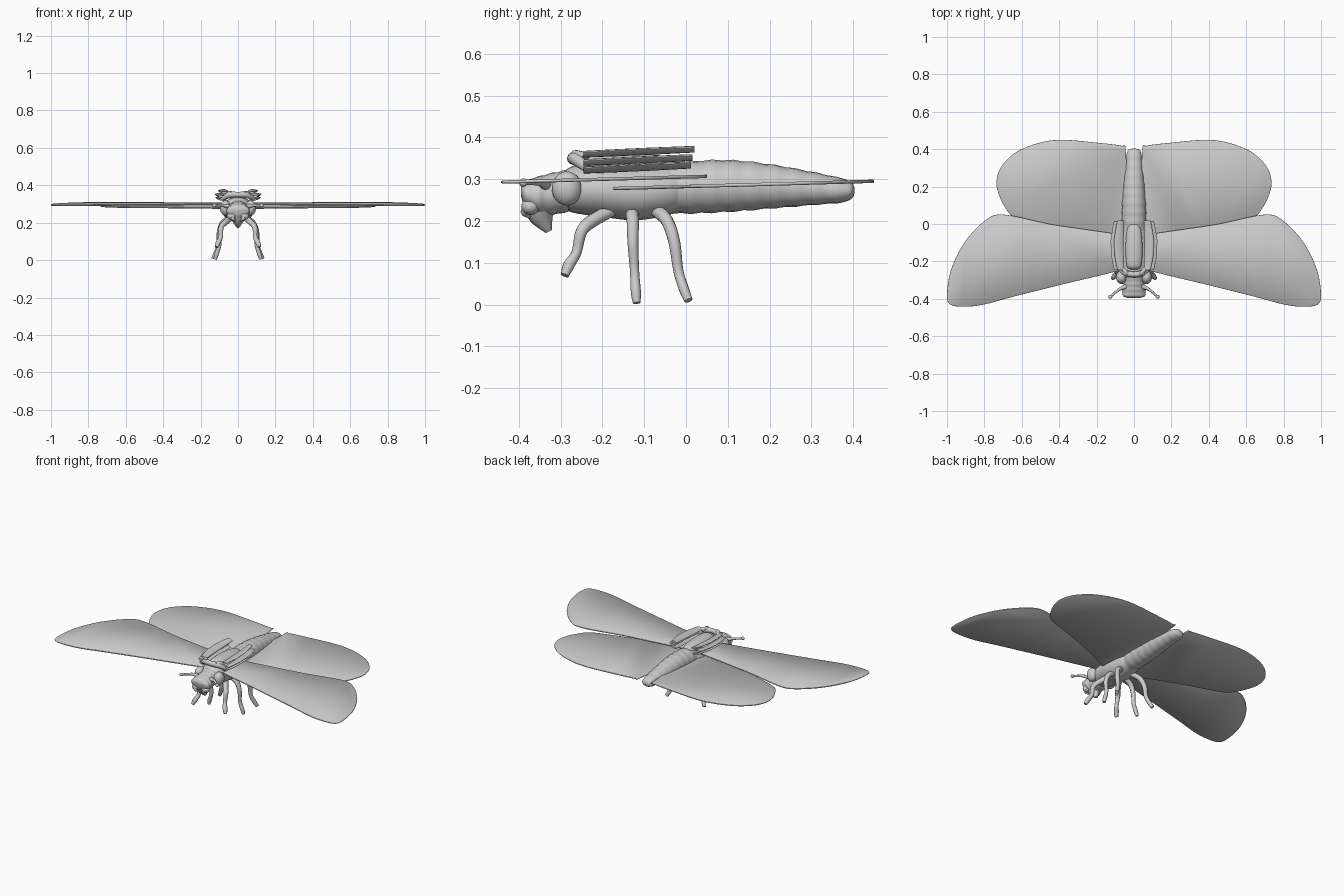
import bpy, bmesh, math
from mathutils import Vector

if "Cube" in bpy.data.objects:
    bpy.data.objects.remove(bpy.data.objects["Cube"], do_unlink=True)

grey = bpy.data.materials.new("plain_grey")
grey.use_nodes = True
COLOR = (0.6, 0.6, 0.6, 1)
grey.diffuse_color = COLOR
grey.node_tree.nodes["Principled BSDF"].inputs["Base Color"].default_value = COLOR


def finish(name, bm, angle=40):
    bmesh.ops.recalc_face_normals(bm, faces=bm.faces)
    mesh = bpy.data.meshes.new(name)
    bm.to_mesh(mesh)
    bm.free()
    obj = bpy.data.objects.new(name, mesh)
    bpy.context.collection.objects.link(obj)
    mesh.materials.append(grey)
    bpy.ops.object.select_all(action='DESELECT')
    obj.select_set(True)
    bpy.context.view_layer.objects.active = obj
    bpy.ops.object.shade_smooth_by_angle(angle=math.radians(angle))
    return obj


def skin(bm, rings):
    """Bridge a list of point rings and cap both ends."""
    rows = [[bm.verts.new(p) for p in ring] for ring in rings]
    n = len(rows[0])
    for a, b in zip(rows, rows[1:]):
        for i in range(n):
            bm.faces.new((a[i], a[(i + 1) % n], b[(i + 1) % n], b[i]))
    bm.faces.new(rows[0])
    bm.faces.new(rows[-1])


def spline(points, steps=5):
    """Smooth path through points of any dimension."""
    pts = [Vector(p) for p in points]
    pts = [pts[0]] + pts + [pts[-1]]
    out = []
    for a, b, c, d in zip(pts, pts[1:], pts[2:], pts[3:]):
        for k in range(steps):
            t = k / steps
            out.append(0.5 * (2 * b + (c - a) * t + (2 * a - 5 * b + 4 * c - d) * t**2
                              + (3 * b - a - 3 * c + d) * t**3))
    return out + [pts[-1]]


def body_part(name, stations, ripple=0.0, pitch=0.05, n=20):
    """Loft of ellipses; stations are y, bottom, top, half width."""
    rings = []
    rows = [Vector(s[:3]).to_4d() for s in stations]
    for r, s in zip(rows, stations):
        r.w = s[3]
    for y, lo, hi, w in spline(rows, 8):
        k = 1 + ripple * math.sin(y / pitch * math.tau)
        rings.append([(w * k * math.cos(a), y, (lo + hi) / 2 + (hi - lo) / 2 * k * math.sin(a))
                      for a in (math.tau * i / n for i in range(n))])
    bm = bmesh.new()
    skin(bm, rings)
    return finish(name, bm)


def tube(name, points, radii, n=10):
    path = spline(points)
    widths = [v.x for v in spline([(r, 0) for r in radii])]
    rings = []
    for i, (p, r) in enumerate(zip(path, widths)):
        d = (path[min(i + 1, len(path) - 1)] - path[max(i - 1, 0)]).normalized()
        u = d.cross(Vector((0.3, 1, 0.2))).normalized()
        v = d.cross(u)
        rings.append([p + r * (u * math.cos(a) + v * math.sin(a))
                      for a in (math.tau * j / n for j in range(n))])
    bm = bmesh.new()
    skin(bm, rings)
    return finish(name, bm, 60)


def ball(name, centre, size):
    bm = bmesh.new()
    bmesh.ops.create_uvsphere(bm, u_segments=20, v_segments=12, radius=1)
    bmesh.ops.scale(bm, vec=size, verts=bm.verts)
    bmesh.ops.translate(bm, vec=centre, verts=bm.verts)
    return finish(name, bm)


def wing(name, outline, side, height, thick=0.008):
    """Thin plate with a rounded outline and a gentle slope."""
    pts = spline(outline, 4)
    bm = bmesh.new()
    rings = []
    centre = sum(pts, Vector((0, 0))) / len(pts)
    for z, k in ((-0.5, 0.99), (-0.2, 1), (0.2, 1), (0.5, 0.99)):
        ring = [centre + (p - centre) * k for p in pts]
        rings.append([(side * p.x, p.y, height(p.y) + z * thick) for p in ring])
    skin(bm, rings)
    return finish(name, bm, 60)


# Body: segmented abdomen, thorax and head
body_part("abdomen", [(-0.08, 0.22, 0.33, 0.06), (0, 0.218, 0.342, 0.066), (0.1, 0.222, 0.346, 0.064),
                      (0.2, 0.23, 0.336, 0.057), (0.3, 0.238, 0.318, 0.047),
                      (0.37, 0.244, 0.303, 0.04), (0.395, 0.252, 0.294, 0.032),
                      (0.403, 0.266, 0.28, 0.012)], 0.022)
body_part("thorax", [(-0.3, 0.235, 0.31, 0.045), (-0.27, 0.22, 0.332, 0.07), (-0.2, 0.21, 0.338, 0.085),
                     (-0.12, 0.202, 0.335, 0.085), (-0.04, 0.215, 0.335, 0.072),
                     (0.01, 0.235, 0.325, 0.05)])
body_part("head", [(-0.395, 0.262, 0.282, 0.035), (-0.385, 0.235, 0.296, 0.058),
                   (-0.355, 0.215, 0.306, 0.062), (-0.32, 0.215, 0.315, 0.056),
                   (-0.27, 0.225, 0.325, 0.06)], 0.02, 0.03)
tube("snout", [(0, -0.35, 0.24), (0, -0.345, 0.21), (0, -0.328, 0.175)], [0.045, 0.03, 0.008])
body_part("back_ridge", [(-0.245, 0.31, 0.335, 0.02), (-0.22, 0.31, 0.358, 0.04),
                         (-0.12, 0.31, 0.362, 0.045), (-0.03, 0.31, 0.352, 0.036),
                         (0.01, 0.315, 0.335, 0.012)])
tube("collar", [(-0.085, -0.235, 0.325), (-0.045, -0.262, 0.348), (0, -0.27, 0.35),
                (0.045, -0.262, 0.348), (0.085, -0.235, 0.325)], [0.01, 0.016, 0.015, 0.016, 0.01])

for side, tag in ((1, "left"), (-1, "right")):
    def m(*pts):
        return [(side * x, y, z) for x, y, z in pts]

    # Wings
    wing(f"{tag}_front_wing",
         [(0.04, -0.23), (0.1, -0.255), (0.37, -0.32), (0.65, -0.39), (0.8, -0.43), (0.9, -0.442), (0.98, -0.432),
          (1.0, -0.38), (0.98, -0.25), (0.92, -0.12), (0.85, -0.03), (0.78, 0.03),
          (0.73, 0.05), (0.64, 0.042), (0.45, 0), (0.25, -0.03), (0.04, -0.06)],
         side, lambda y: 0.307 + 0.028 * (y - 0.05))
    wing(f"{tag}_hind_wing",
         [(0.03, -0.19), (0.03, 0.1), (0.045, 0.395), (0.065, 0.418), (0.2, 0.435), (0.38, 0.45), (0.5, 0.436),
          (0.62, 0.39), (0.7, 0.32), (0.732, 0.25), (0.73, 0.18), (0.69, 0.09), (0.63, 0.03),
          (0.45, -0.03), (0.25, -0.1), (0.1, -0.17)],
         side, lambda y: 0.295 + 0.028 * (y - 0.44))

    # Head details
    ball(f"{tag}_eye", (side * 0.066, -0.285, 0.278), (0.03, 0.036, 0.041))
    ball(f"{tag}_cheek", (side * 0.034, -0.372, 0.235), (0.025, 0.022, 0.02))
    tube(f"{tag}_jaw", m((0.03, -0.37, 0.235), (0.028, -0.385, 0.222), (0.014, -0.372, 0.21)),
         [0.013, 0.011, 0.004])
    tube(f"{tag}_antenna", m((0.045, -0.335, 0.285), (0.08, -0.35, 0.292), (0.125, -0.388, 0.292)),
         [0.014, 0.008, 0.006])
    ball(f"{tag}_antenna_tip", (side * 0.126, -0.389, 0.292), (0.011, 0.01, 0.01))

    # Legs
    tube(f"{tag}_front_leg", m((0.04, -0.18, 0.225), (0.07, -0.225, 0.2), (0.09, -0.25, 0.175),
                               (0.092, -0.262, 0.125), (0.105, -0.28, 0.095), (0.115, -0.29, 0.07)),
         [0.016, 0.016, 0.014, 0.012, 0.014, 0.01])
    tube(f"{tag}_middle_leg", m((0.04, -0.13, 0.225), (0.08, -0.127, 0.2), (0.1, -0.127, 0.15),
                                (0.1, -0.123, 0.08), (0.115, -0.12, 0.03), (0.122, -0.118, 0.004)),
         [0.016, 0.015, 0.013, 0.011, 0.012, 0.009])
    tube(f"{tag}_hind_leg", m((0.04, -0.07, 0.225), (0.08, -0.045, 0.2), (0.1, -0.028, 0.15),
                              (0.103, -0.018, 0.08), (0.12, -0.004, 0.035), (0.132, 0.006, 0.01)),
         [0.016, 0.015, 0.014, 0.012, 0.012, 0.01])

    # Folded wing cases stacked along the back
    for name, x, z, w, back in (("lower", 0.092, 0.328, 0.03, 0.012),
                                ("middle", 0.1, 0.346, 0.026, 0.016),
                                ("upper", 0.082, 0.366, 0.026, 0.02)):
        rings = []
        for t in (0, 0.1, 0.3, 0.6, 0.9, 1):
            y = -0.245 + t * (back + 0.245)
            width = w * (0.45 + 0.55 * math.sin(math.pi * min(1, 0.15 + t * 0.7)))
            cx = x - 0.012 * (1 - math.sin(math.pi * t))
            cz = z + 0.012 * (t - 0.5)
            rings.append([(side * (cx + width * math.cos(a)), y,
                           cz + 0.007 * math.sin(a) + 0.2 * width * math.cos(a))
                          for a in (math.tau * i / 12 for i in range(12))])
        bm = bmesh.new()
        skin(bm, rings)
        finish(f"{tag}_{name}_wing_case", bm)
    tube(f"{tag}_case_hook", m((0.06, -0.24, 0.352), (0.04, -0.262, 0.36), (0.035, -0.272, 0.364)),
         [0.012, 0.01, 0.005])
